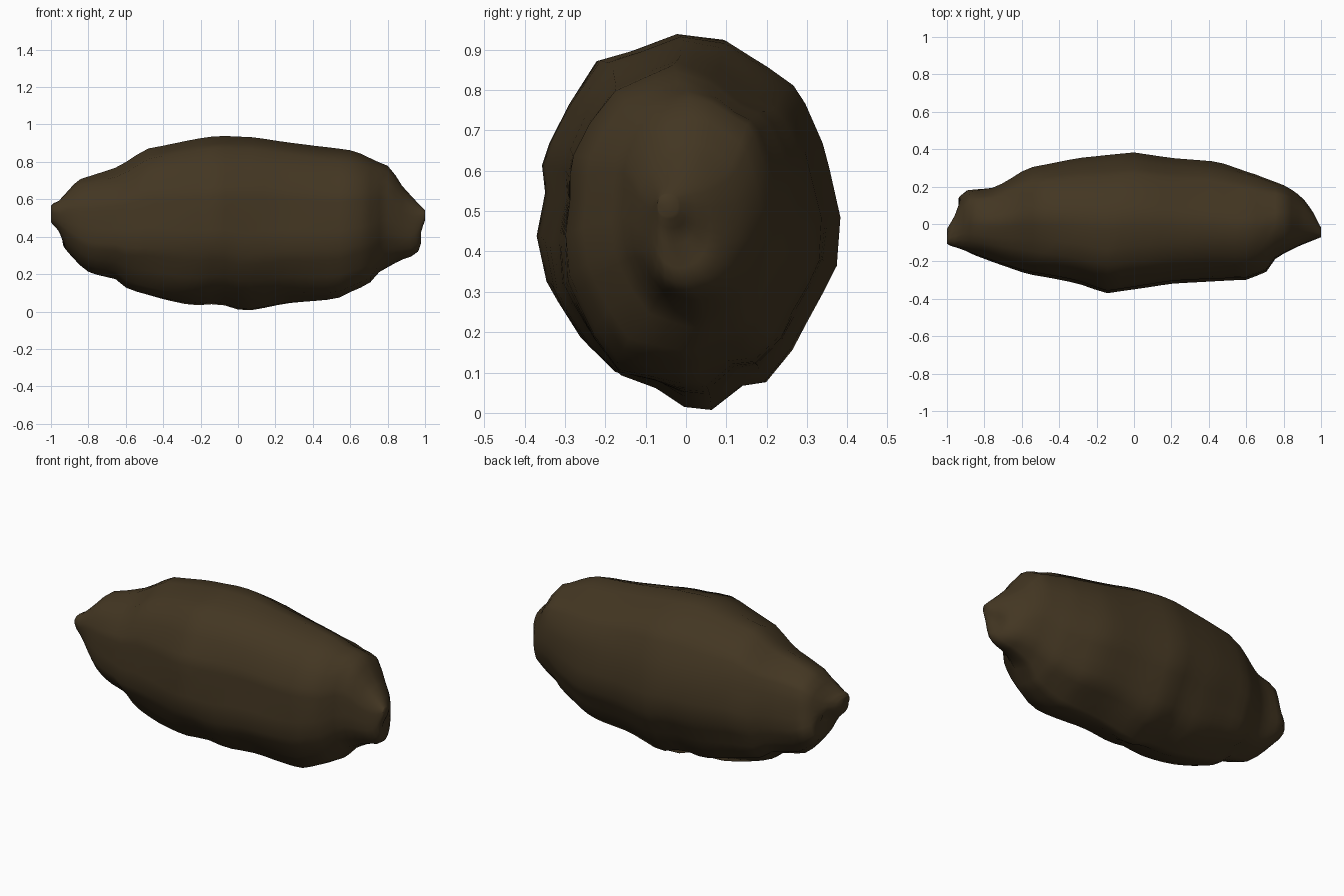
import bpy
import bmesh
from math import atan2, cos, exp, hypot, pi, sin
from mathutils import Vector, noise

default_cube = bpy.data.objects.get("Cube")
if default_cube:
    bpy.data.objects.remove(default_cube, do_unlink=True)


def make_material(name, colour):
    material = bpy.data.materials.new(name)
    material.use_nodes = True
    material.diffuse_color = colour
    shader = material.node_tree.nodes["Principled BSDF"]
    shader.inputs["Base Color"].default_value = colour
    shader.inputs["Roughness"].default_value = 0.9
    return material


def sample(profile, x):
    """Linear interpolation along a list of (x, value) points."""
    for (xa, a), (xb, b) in zip(profile, profile[1:]):
        if x <= xb:
            return a + (b - a) * (x - xa) / (xb - xa)
    return profile[-1][1]


# Long outlines of the boulder: top, underside, back and front
top = [(-1, .54), (-.93, .6), (-.9, .67), (-.84, .72), (-.63, .79), (-.49, .89), (-.24, .925),
       (-.1, .94), (.1, .94), (.4, .89), (.63, .86), (.82, .78), (.86, .69), (.94, .6), (1, .54)]
underside = [(-1, .48), (-.95, .42), (-.92, .35), (-.85, .25), (-.79, .2), (-.65, .17),
             (-.59, .12), (-.24, .03), (-.1, .04), (.03, 0), (.25, .05), (.53, .07),
             (.7, .15), (.74, .21), (.92, .31), (.96, .38), (1, .49)]
back = [(-1, -.04), (-.93, .11), (-.88, .17), (-.74, .2), (-.57, .3), (-.3, .35), (0, .38),
        (.2, .35), (.45, .33), (.65, .27), (.82, .2), (.9, .14), (.96, .06), (1, -.02)]
front = [(-1, -.08), (-.87, -.16), (-.56, -.27), (-.3, -.32), (-.15, -.37), (.2, -.32),
         (.6, -.3), (.71, -.25), (.76, -.18), (.9, -.11), (1, -.07)]

# Craggy middle cross-section, as (y, z), scaled to fit the outlines at each station
section = [(-.03, .94), (.09, .94), (.2, .86), (.27, .83), (.3, .78), (.32, .66), (.34, .6),
           (.37, .48), (.36, .36), (.33, .3), (.28, .22), (.25, .15), (.18, .08), (.12, .08),
           (.05, 0), (-.02, .02), (-.09, .07), (-.18, .09), (-.25, .17), (-.32, .25),
           (-.35, .3), (-.37, .42), (-.34, .53), (-.35, .6), (-.34, .66), (-.29, .76),
           (-.22, .87), (-.13, .88)]
section = [(y / .37, z / .47 - 1) for y, z in section]

# Long hollows and swellings: angle around the section, amount, middle x, half length
swells = [(1.0, -.1, .5, .5), (1.0, -.06, -.6, .3), (2.0, -.08, -.6, .25),
          (-2.05, .11, .5, .35), (-2.05, .08, -.45, .25)]

# Knobs and notches on the ragged ends: centre, push, radius
crags = [((-.92, .1, .38), (-.03, .03, 0), .1),
         ((-.94, .04, .45), (.05, 0, 0), .05),
         ((-.96, -.08, .56), (-.03, -.02, .01), .07),
         ((.95, -.02, .36), (.03, 0, -.02), .09),
         ((.96, 0, .43), (-.04, 0, 0), .05)]


def swelling(angle, x):
    """Change of radius caused by the long hollows and swellings."""
    total = 0
    for centre, amount, middle, length in swells:
        total += amount * exp(-((angle - centre) / .45) ** 2 - ((x - middle) / length) ** 2)
    return total


def weather(point):
    """Lengthwise furrows over the whole surface, plus the crags at the ends."""
    outward = Vector((0, point.y, point.z - .48))
    furrow = noise.noise(Vector((point.x * 1.6, point.y * 7, point.z * 7)))
    result = point + outward * furrow * .045
    for centre, push, radius in crags:
        distance = (point - Vector(centre)).length / radius
        result += Vector(push) * exp(-distance ** 2)
    return Vector((max(-1, min(1, result.x)), result.y, max(0, result.z)))


# Stations crowd together toward the blunt ends
steps = 44
bm = bmesh.new()
rings = []
for step in range(steps + 1):
    x = -cos(pi * step / steps)
    y_max, y_min = sample(back, x), sample(front, x)
    z_max, z_min = sample(top, x), sample(underside, x)
    craggy = .65 * (1 - x ** 4)
    power = 2 + .5 * x * x
    ring = []
    for u, v in section:
        # Blend the craggy outline into a plain rounded one near the ends
        angle = atan2(v, u)
        plain = (abs(cos(angle)) ** power + abs(sin(angle)) ** power) ** (-1 / power)
        radius = plain + (hypot(u, v) - plain) * craggy + swelling(angle, x)
        point = Vector((x, (y_max + y_min + (y_max - y_min) * radius * cos(angle)) / 2,
                        (z_max + z_min + (z_max - z_min) * radius * sin(angle)) / 2))
        ring.append(bm.verts.new(weather(point)))
    rings.append(ring)

# Skin between neighbouring rings, then close both ends
for ring_a, ring_b in zip(rings, rings[1:]):
    for i in range(len(section)):
        j = (i + 1) % len(section)
        bm.faces.new((ring_a[i], ring_a[j], ring_b[j], ring_b[i]))
for ring in (rings[0], rings[-1]):
    bm.faces.new(ring)
bmesh.ops.recalc_face_normals(bm, faces=bm.faces)

mesh = bpy.data.meshes.new("boulder")
bm.to_mesh(mesh)
bm.free()
mesh.materials.append(make_material("dark brown stone", (.056, .037, .016, 1)))
boulder = bpy.data.objects.new("boulder", mesh)
bpy.context.collection.objects.link(boulder)

# Soft shading that keeps the sharpest crags
bpy.context.view_layer.objects.active = boulder
boulder.select_set(True)
bpy.ops.object.shade_smooth_by_angle(angle=1.2)
